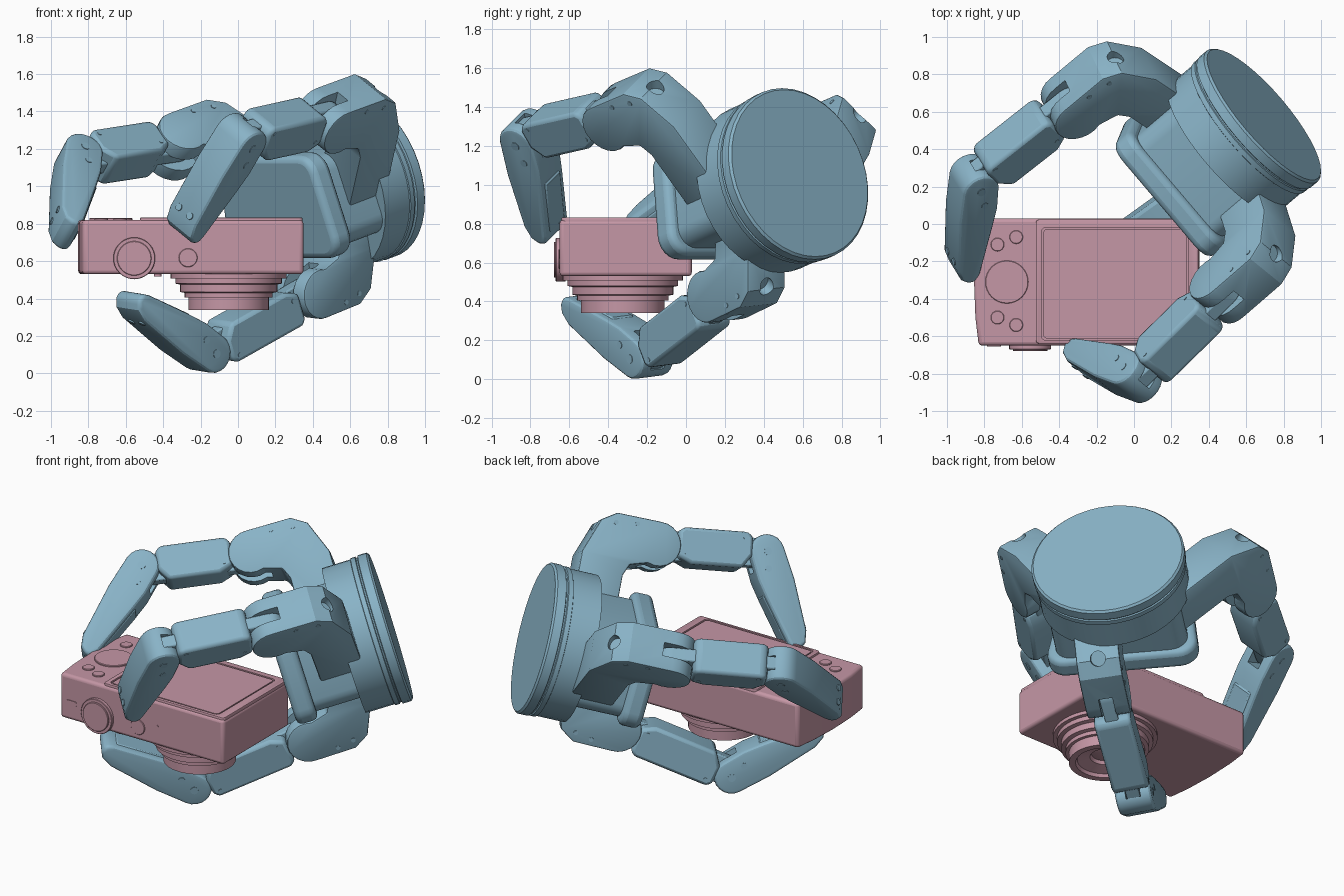
import bpy, bmesh
from math import sin, cos, pi, radians
from mathutils import Vector as V, Matrix

if "Cube" in bpy.data.objects:
    bpy.data.objects.remove(bpy.data.objects["Cube"])

def material(name, col):
    m = bpy.data.materials.new(name)
    m.diffuse_color = (*col, 1)
    m.use_nodes = True
    m.node_tree.nodes["Principled BSDF"].inputs["Base Color"].default_value = m.diffuse_color
    return m

BLUE = material("blue_metal", (0.25, 0.45, 0.57))
PINK = material("pink_plastic", (0.56, 0.31, 0.38))

def frame(o, x, y):
    x = V(x).normalized()
    y = V(y)
    y = (y - x * y.dot(x)).normalized()
    m = Matrix((x, y, x.cross(y))).transposed().to_4x4()
    m.translation = V(o)
    return m

def finish(bm, name, mat, m, bevel=0, seg=2):
    bmesh.ops.transform(bm, matrix=m, verts=bm.verts)
    bmesh.ops.recalc_face_normals(bm, faces=bm.faces)
    me = bpy.data.meshes.new(name)
    bm.to_mesh(me)
    bm.free()
    ob = bpy.data.objects.new(name, me)
    bpy.context.collection.objects.link(ob)
    me.materials.append(mat)
    if bevel:
        b = ob.modifiers.new("bevel", 'BEVEL')
        b.width, b.segments, b.angle_limit = bevel, seg, radians(40)
    return ob

def prism(name, pts, m, lo, hi, mat=BLUE, bevel=0, seg=2):
    """Extrude a 2D outline between lo and hi along the frame's third axis."""
    bm = bmesh.new()
    f = bm.faces.new([bm.verts.new((x, y, lo)) for x, y in pts])
    g = bmesh.ops.extrude_face_region(bm, geom=[f])
    bmesh.ops.translate(bm, vec=(0, 0, hi - lo),
                        verts=[e for e in g['geom'] if isinstance(e, bmesh.types.BMVert)])
    return finish(bm, name, mat, m, bevel, seg)

def lathe(name, prof, m, mat=BLUE, seg=40):
    """Revolve (radius, height) pairs about the frame's third axis, with capped ends."""
    bm = bmesh.new()
    rings = [[bm.verts.new((r * cos(2 * pi * i / seg), r * sin(2 * pi * i / seg), z))
              for i in range(seg)] for r, z in prof]
    for a, b in zip(rings, rings[1:]):
        for i in range(seg):
            j = (i + 1) % seg
            bm.faces.new((a[i], a[j], b[j], b[i]))
    bm.faces.new(rings[0])
    bm.faces.new(rings[-1])
    return finish(bm, name, mat, m)

def arc(cx, cy, r, a0, a1, n=10):
    return [(cx + r * cos(radians(a0 + (a1 - a0) * i / n)),
             cy + r * sin(radians(a0 + (a1 - a0) * i / n))) for i in range(n + 1)]

def rect(x0, x1, y0, y1, r=0):
    if not r:
        return [(x0, y0), (x1, y0), (x1, y1), (x0, y1)]
    return (arc(x1 - r, y0 + r, r, -90, 0, 5) + arc(x1 - r, y1 - r, r, 0, 90, 5)
            + arc(x0 + r, y1 - r, r, 90, 180, 5) + arc(x0 + r, y0 + r, r, 180, 270, 5))

def cut(ob, cutters):
    for c in cutters:
        b = ob.modifiers.new("cut", 'BOOLEAN')
        b.operation, b.solver, b.object = 'DIFFERENCE', 'EXACT', c
    dg = bpy.context.evaluated_depsgraph_get()
    me = bpy.data.meshes.new_from_object(ob.evaluated_get(dg))
    ob.modifiers.clear()
    ob.data = me
    for c in cutters:
        bpy.data.objects.remove(c)

# ---- gripper base: round flange, hub and palm pad ----
n = V((0.73, 0.62, 0.28)).normalized()
A = -n                                   # direction from flange to palm
u = V((-0.647, 0.762, 0))                # sideways across the palm
w = u.cross(A).normalized()              # upwards across the palm
C = V((0.695, 0.585, 1.06))
w = w if w.z > 0 else -w
flange = frame(C, w, A.cross(w))         # third axis points to the palm
lathe("flange", [(0.447, 0), (0.459, 0.012), (0.459, 0.065), (0.447, 0.07), (0.447, 0.078),
                 (0.455, 0.082), (0.455, 0.11), (0.448, 0.113), (0.448, 0.29)], flange, seg=40)
palm = frame(C, u, w)
sgn = 1 if palm.col[2].xyz.dot(A) > 0 else -1
def palm_part(name, k, a0, a1, bevel):
    pts = (arc(0.29, 0.19, 0.11, 8, 90, 5) + arc(-0.29, 0.19, 0.11, 90, 172, 5)
           + arc(-0.34, -0.16, 0.11, 172, 270, 6) + arc(0.34, -0.16, 0.11, 270, 368, 6))
    prism(name, [(x * k, y * k) for x, y in pts], palm, sgn * a0, sgn * a1, BLUE, bevel, 3)
palm_part("palm_hub", 0.88, 0.25, 0.60, 0.0)
palm_part("palm_pad", 1.0, 0.56, 0.69, 0.035)

# ---- three fingers, each bent in its own plane ----
def finger(tag, j1, j2, tip, arm, back=0.2):
    j1, j2, tip = V(j1), V(j2), V(tip)
    d1, d2 = (j2 - j1).normalized(), (tip - j2).normalized()
    h = d1.cross(d2).normalized()
    hk = (h - n * h.dot(n)).normalized()
    # knuckle with its arm to the hub
    km = frame(j1 - A * 0.65, A, hk.cross(n))
    pts = ([(back, -arm), (back, -0.15), (back + 0.08, 0.06), (back + 0.17, 0.12)]
           + arc(0.65, -0.01, 0.135, 95, -110, 12) + [(0.50, -0.17), (0.47, -0.24), (0.47, -arm)])
    knuckle = prism(tag + "_knuckle", pts, km, -0.13, 0.13, BLUE, 0.012)
    hole = prism("hole", arc(0, 0, 0.045, 0, 345, 23),
                 frame(km @ V((back + 0.07, 0.06, 0)), hk, A * 0.9 + hk.cross(n) * 0.8), -0.06, 0.06)
    cut(knuckle, [prism("slot", rect(0.57, 0.85, -0.2, 0.2), km, -0.042, 0.042), hole])
    # middle link: narrow tongue through a chamfered block
    L = (j2 - j1).length
    lm = frame(j1, d1, h.cross(d1))
    prism(tag + "_tongue", arc(0, 0, 0.09, 90, 270) + arc(L, 0, 0.085, -90, 90),
          lm, -0.04, 0.04, BLUE, 0.008)
    a, b = 0.125, L - 0.09
    prism(tag + "_link", [(a, -0.08), (a + 0.03, -0.108), (b - 0.03, -0.108), (b, -0.08), (b, 0.03),
                          (b - 0.06, 0.11), (a + 0.08, 0.11), (a, 0.07)],
          lm, -0.11, 0.11, BLUE, 0.02)
    # fingertip: rounded at the joint, tapering to the end
    D = (tip - j2).length
    tm = frame(j2, d2, h.cross(d2))
    pts = (arc(0, 0, 0.105, 90, 270) + [(0.2, -0.105), (D - 0.1, -0.075), (D - 0.03, -0.045),
           (D, 0.0), (D - 0.01, 0.045), (D - 0.06, 0.06), (0.26, 0.10), (0.14, 0.112)])
    end = prism(tag + "_fingertip", pts, tm, -0.108, 0.108, BLUE, 0.03, 3)
    cut(end, [prism("slot", rect(-0.2, 0.09, -0.02, 0.3), tm, -0.044, 0.044)])
    prism(tag + "_grip_pad", [(0.2, 0.08), (D - 0.07, 0.04), (D - 0.07, 0.066), (0.25, 0.108)],
          tm, -0.07, 0.07, BLUE, 0.008)
    # screw heads and pivots on both sides
    spots = [(km, back + 0.17, 0.06, 0.014, 0.13), (km, 0.50, 0.08, 0.014, 0.13),
             (lm, a + 0.05, 0.05, 0.012, 0.11), (lm, b - 0.05, -0.07, 0.012, 0.11),
             (tm, 0, 0, 0.024, 0.108), (tm, 0.1, 0.03, 0.02, 0.108)]
    for m, x, y, r, z in spots:
        for s in (-1, 1):
            prism(tag + "_screw", arc(x, y, r, 0, 330, 11), m, s * (z - 0.02), s * (z + 0.003))
    for s in (-1, 1):
        prism(tag + "_tip_screw", arc(0, 0, 0.02, 0, 330, 11),
              frame(tm @ V((D - 0.13, -0.076, s * 0.045)), d2, h), -0.008, 0.008)

finger("back_finger", (-0.34, 0.64, 1.22), (-0.855, 0.235, 1.14), (-0.92, -0.26, 0.735), 0.62)
finger("front_finger", (0.48, -0.36, 1.36), (0.01, -0.82, 1.255), (-0.31, -0.70, 0.745), 0.62)
finger("lower_finger", (0.37, 0.19, 0.425), (-0.18, -0.205, 0.115), (-0.595, -0.57, 0.40), 0.32, 0.23)

# ---- compact camera lying on its lens ----
I = Matrix.Identity(4)
body = [(0.35, -0.65), (0.35, 0.03), (-0.83, 0.03), (-0.848, -0.12),
        (-0.855, -0.31), (-0.848, -0.5), (-0.83, -0.65)]
prism("camera_body", body, I, 0.53, 0.82, PINK, 0.02, 3)
frame_ob = prism("screen_frame", rect(-0.525, 0.345, -0.64, 0.025, 0.02), I, 0.80, 0.833, PINK, 0.006)
cut(frame_ob, [prism("recess", rect(-0.495, 0.29, -0.622, -0.018, 0.025), I, 0.822, 0.9)])
prism("screen", rect(-0.485, 0.28, -0.612, -0.028, 0.02), I, 0.81, 0.831, PINK)

def button(name, x, y, r, top):
    lathe(name, [(r, 0.80), (r, top - 0.003), (r - 0.003, top)],
          Matrix.Translation((x, y, 0)), PINK, 32)
button("rear_dial", -0.68, -0.31, 0.115, 0.83)
for x, y in ((-0.73, -0.11), (-0.63, -0.07), (-0.73, -0.50), (-0.63, -0.54)):
    button("rear_button", x, y, 0.036, 0.828)

# stepped lens barrel with recessed glass
lathe("lens_barrel", [(0.31, 0.56), (0.31, 0.508), (0.285, 0.508), (0.285, 0.48), (0.26, 0.475),
                      (0.26, 0.435), (0.235, 0.43), (0.235, 0.405), (0.215, 0.405), (0.215, 0.34),
                      (0.175, 0.34), (0.165, 0.36), (0.09, 0.38), (0.08, 0.40), (0.04, 0.39)],
      Matrix.Translation((-0.05, -0.325, 0)), PINK, 48)

# controls along the camera's front edge
edge = frame((0, -0.65, 0), (1, 0, 0), (0, 0, 1))     # third axis points to -y
def knob(name, x, z, r, h):
    m = edge @ Matrix.Translation((x, z, 0))
    lathe(name, [(r, -0.03), (r, h - 0.003), (r - 0.003, h)], m, PINK, 36)
knob("mode_dial", -0.555, 0.615, 0.112, 0.02)
knob("shutter_button", -0.555, 0.615, 0.092, 0.03)
knob("power_button", -0.267, 0.618, 0.05, 0.006)
prism("flash_slot", rect(-0.785, -0.71, 0.628, 0.66, 0.012), edge, -0.02, 0.004, PINK)
prism("microphone_slot", rect(-0.135, -0.118, 0.62, 0.665, 0.008), edge, -0.02, 0.004, PINK)
prism("focus_lamp", rect(-0.45, -0.41, -0.62, -0.56, 0.015), I, 0.518, 0.55, PINK)

# smooth rounded parts, keep hard edges
for ob in bpy.context.scene.objects:
    ob.select_set(True)
    bpy.context.view_layer.objects.active = ob
bpy.ops.object.shade_smooth_by_angle(angle=radians(28))
